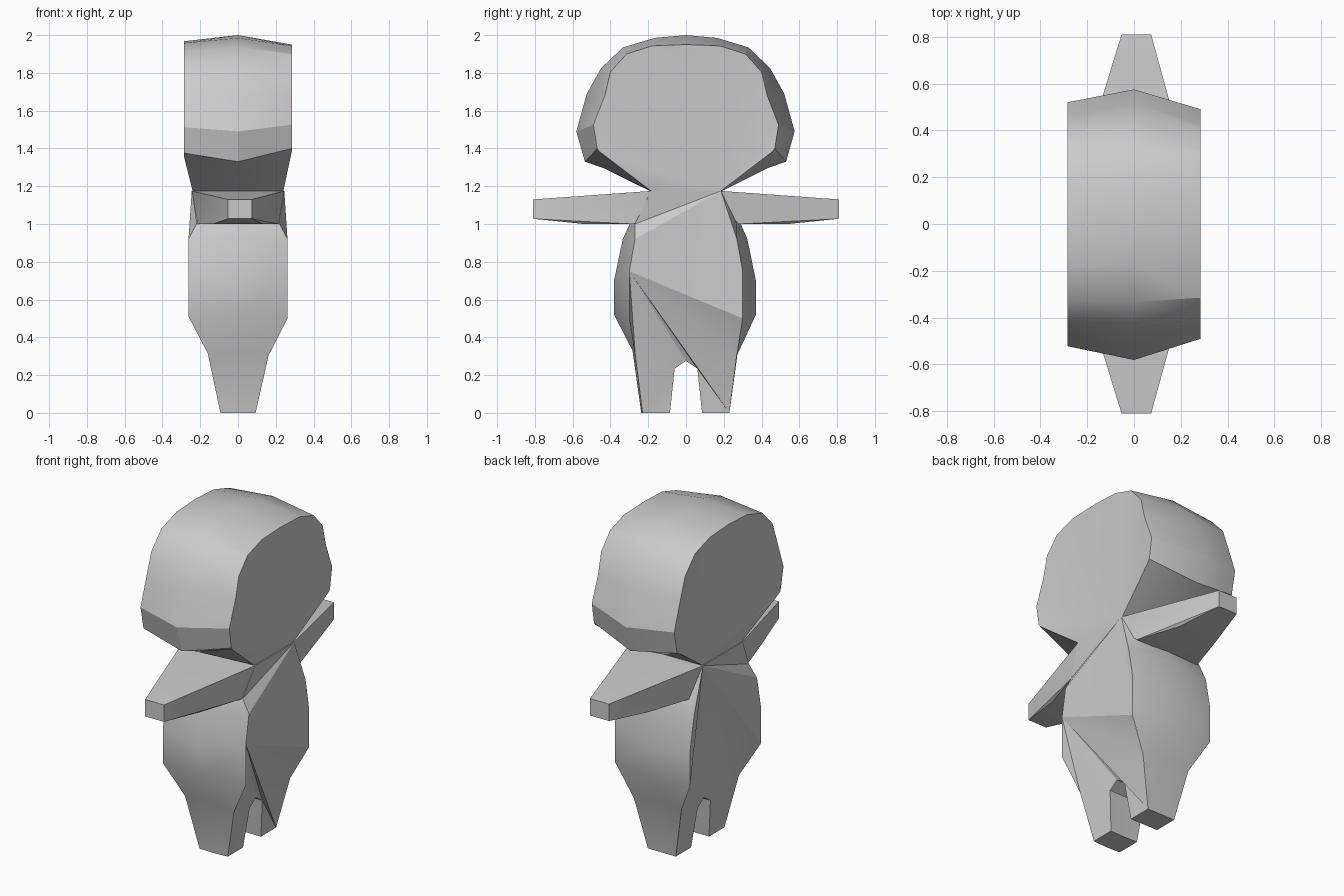
import bpy, bmesh, math

cube = bpy.data.objects.get("Cube")
if cube:
    bpy.data.objects.remove(cube, do_unlink=True)

grey = bpy.data.materials.new("plain grey")
grey.use_nodes = True
colour = (0.6, 0.6, 0.6, 1)
grey.diffuse_color = colour
grey.node_tree.nodes["Principled BSDF"].inputs["Base Color"].default_value = colour


def finish(name, bm):
    """Turn a bmesh into a shaded object with the shared material."""
    bmesh.ops.recalc_face_normals(bm, faces=bm.faces[:])
    mesh = bpy.data.meshes.new(name)
    bm.to_mesh(mesh)
    bm.free()
    mesh.materials.append(grey)
    obj = bpy.data.objects.new(name, mesh)
    bpy.context.collection.objects.link(obj)
    bpy.ops.object.select_all(action='DESELECT')
    obj.select_set(True)
    bpy.context.view_layer.objects.active = obj
    bpy.ops.object.shade_smooth_by_angle(angle=math.radians(28))
    return obj


def full_outline(half, front_scale):
    """Mirror a rear half outline to the front; the last point is on the centre line."""
    front = [(-sy, sz, -my * front_scale, mz, x) for sy, sz, my, mz, x in reversed(half[:-1])]
    return half + front


def loft(name, rows, blend, right_cap, left_cap):
    """Bridge a middle outline to two narrower side outlines, then cap the sides."""
    bm = bmesh.new()
    middle = [bm.verts.new((0, my, mz)) for sy, sz, my, mz, x in rows]
    plus = [bm.verts.new((x, sy, sz)) for sy, sz, my, mz, x in rows]
    minus = [bm.verts.new((-x, sy + (my - sy) * blend, sz + (mz - sz) * blend))
             for sy, sz, my, mz, x in rows]
    count = len(rows)
    for ring, cap in ((plus, right_cap), (minus, left_cap)):
        for i in range(count):
            j = (i + 1) % count
            bm.faces.new((middle[i], middle[j], ring[j], ring[i]))
        for tri in cap:
            bm.faces.new([ring[k] for k in tri])
    return finish(name, bm)


def fan(apex, stops):
    return [(apex, a, b) for a, b in zip(stops, stops[1:])]


# Head: rounded outline from the neck, up the back, to the crown
# columns: side y, side z, middle y, middle z, side x
head_half = [
    (.185, 1.175, .19, 1.175, .24),
    (.46, 1.385, .43, 1.295, .285),
    (.47, 1.40, .53, 1.33, .285),
    (.49, 1.525, .575, 1.49, .285),
    (.43, 1.68, .52, 1.69, .285),
    (.40, 1.805, .445, 1.825, .285),
    (.315, 1.90, .33, 1.935, .285),
    (.18, 1.943, .165, 1.985, .285),
    (0, 1.95, 0, 2, .285),
]
head_rows = full_outline(head_half, 1.01)
head_cap = fan(0, range(1, len(head_rows)))
loft("head", head_rows, .35, head_cap, head_cap)

# Torso and legs: neck, back, hip, foot, then the arch between the legs
body_half = [
    (.185, 1.175, .19, 1.175, .245),
    (.27, 1, .29, 1, .22),
    (.27, .92, .325, .92, .262),
    (.30, .75, .37, .70, .262),
    (.30, .50, .37, .52, .262),
    (.268, .30, .275, .33, .16),
    (.23, 0, .23, 0, .093),
    (.085, 0, .085, 0, .093),
    (.06, .235, .06, .235, .12),
    (0, .275, 0, .275, .12),
]
body_rows = full_outline(body_half, 1.03)
neck, foot, arch, crotch = 0, 6, 8, 9
last = len(body_rows) - 1
front_arch, front_foot, waist = last - arch, last - foot, last - 3
feet = [(foot, foot + 1, arch), (front_arch, front_foot - 1, front_foot)]
legs = [foot - 2, foot - 1, foot, arch, crotch, front_arch, front_foot, front_foot + 1, front_foot + 2]
upper = list(range(1, foot - 1))
right_cap = fan(neck, upper + list(range(waist, last + 1))) + fan(waist, legs) + feet
left_cap = fan(neck, upper + legs[1:] + list(range(waist, last + 1))) + feet
loft("torso_and_legs", body_rows, .5, right_cap, left_cap)


# Arms: tapered hulls from the neck and shoulder to a square tip
def arm(name, side, reach):
    bm = bmesh.new()
    sections = [(.81, 1.13, .063), (.81, 1.028, .063), (.54, 1, .13),
                (.28, 1, .215), (.185, 1.175, .245), (reach, 1.175, .245)]
    for y, z, x in sections:
        shift = .01 if y > .8 else 0
        for s in (-1, 1):
            bm.verts.new((s * x + shift, side * y, z))
    result = bmesh.ops.convex_hull(bm, input=bm.verts[:])
    spare = [v for v in bm.verts if not v.link_faces]
    bmesh.ops.delete(bm, geom=spare, context='VERTS')
    return finish(name, bm)


arm("front_arm", -1, -.185)
arm("back_arm", 1, .1)
